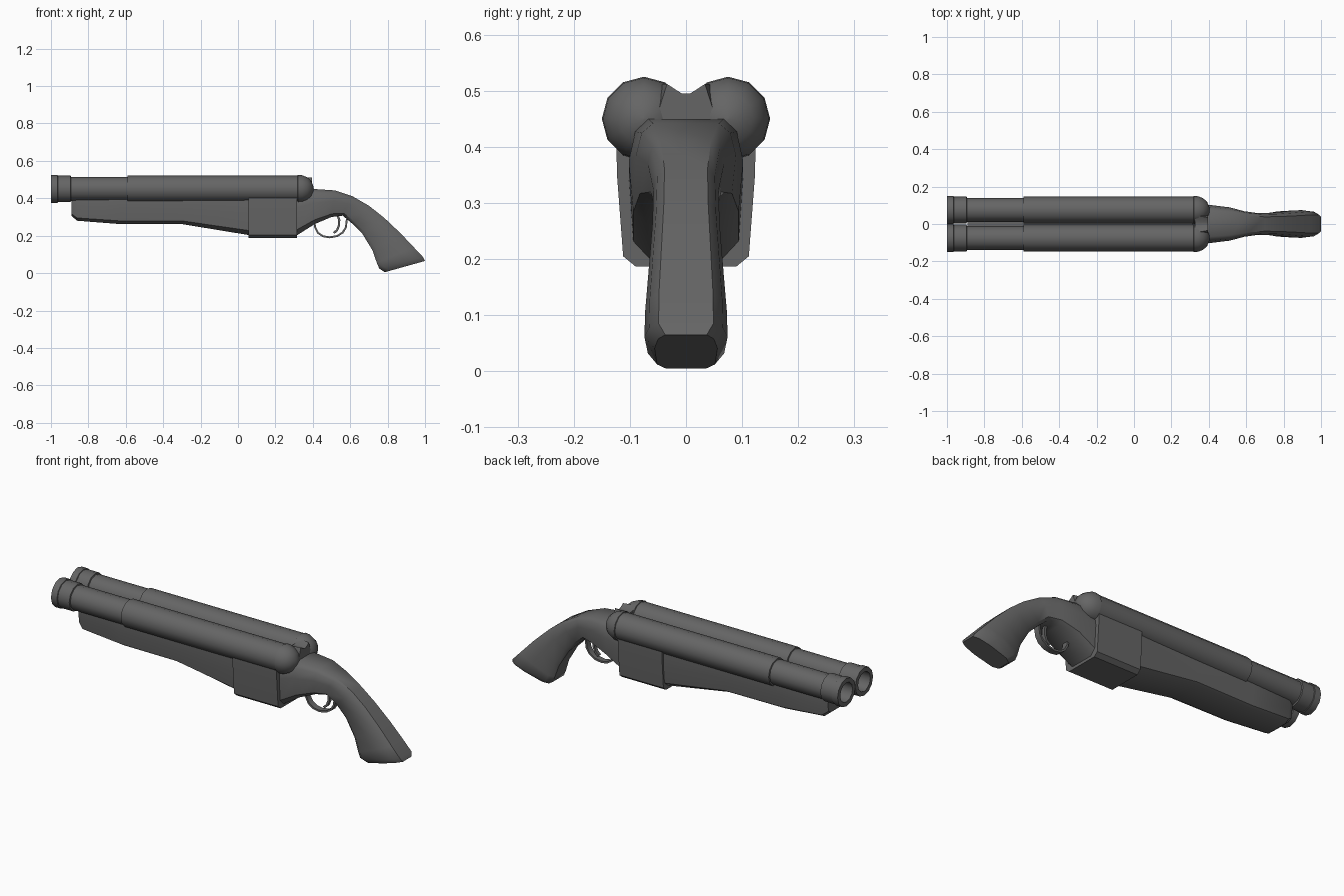
import bpy, bmesh, math
from mathutils import Vector

old = bpy.data.objects.get("Cube")
if old:
    bpy.data.objects.remove(old)

grey = bpy.data.materials.new("dark grey")
grey.use_nodes = True
GREY = (0.13, 0.13, 0.13, 1)
grey.diffuse_color = GREY
grey.node_tree.nodes["Principled BSDF"].inputs["Base Color"].default_value = GREY


def loft(name, rings, angle=35, closed=False):
    """Skin a list of equal-length rings; cap the ends unless closed on itself."""
    bm = bmesh.new()
    loops = [[bm.verts.new(p) for p in ring] for ring in rings]
    n = len(loops[0])
    pairs = list(zip(loops, loops[1:])) + ([(loops[-1], loops[0])] if closed else [])
    for a, b in pairs:
        for i in range(n):
            j = (i + 1) % n
            bm.faces.new((a[i], a[j], b[j], b[i]))
    if not closed:
        bm.faces.new(loops[0])
        bm.faces.new(loops[-1])
    bmesh.ops.recalc_face_normals(bm, faces=bm.faces)
    mesh = bpy.data.meshes.new(name)
    bm.to_mesh(mesh)
    bm.free()
    mesh.materials.append(grey)
    obj = bpy.data.objects.new(name, mesh)
    bpy.context.collection.objects.link(obj)
    bpy.ops.object.select_all(action='DESELECT')
    obj.select_set(True)
    bpy.context.view_layer.objects.active = obj
    bpy.ops.object.shade_smooth_by_angle(angle=math.radians(angle))
    return obj


def section(top, bottom, w_top, w_mid, w_low):
    """Chamfered cross-section between a top and a bottom point in the xz plane."""
    t, b = Vector((top[0], 0, top[1])), Vector((bottom[0], 0, bottom[1]))
    half = [(0, w_top), (.12, (w_top + 2 * w_mid) / 3), (.4, w_mid),
            (.88, w_low), (1, w_low * .7)]
    right = [t.lerp(b, f) + Vector((0, w, 0)) for f, w in half]
    left = [t.lerp(b, f) - Vector((0, w, 0)) for f, w in reversed(half)]
    return right + left


def tube(name, path, width, depth):
    """Sweep a flat rectangular bar along an xz path."""
    rings = []
    for i, p in enumerate(path):
        a, b = path[max(i - 1, 0)], path[min(i + 1, len(path) - 1)]
        d = Vector((b[0] - a[0], 0, b[1] - a[1])).normalized()
        n = Vector((-d.z, 0, d.x)) * depth
        c, s = Vector((p[0], 0, p[1])), Vector((0, width, 0))
        rings.append([c + n + s, c + n - s, c - n - s, c - n + s])
    return loft(name, rings)


# Twin barrels: bore, muzzle collars, sleeve and domed rear
barrel = [(-.80, .001), (-.80, .052), (-1, .052), (-1, .075), (-.965, .075), (-.963, .071),
          (-.895, .071), (-.893, .064), (-.592, .064), (-.59, .071), (.318, .071),
          (.32, .075), (.345, .073), (.37, .062), (.39, .045), (.402, .018), (.405, .001)]
for side, y in (("left", .075), ("right", -.075)):
    rings = [[(x, y + r * math.sin(k * math.tau / 12), .45 + r * math.cos(k * math.tau / 12))
              for k in range(12)] for x, r in barrel]
    loft(side + "_barrel", rings, 40)

# Bridge between the domed ends
bridge = [(-.045, .512), (-.01, .495), (.01, .495), (.045, .512), (.065, .465),
          (.065, .40), (-.065, .40), (-.065, .465)]
loft("barrel_bridge", [[(x, y * s, z) for y, z in bridge]
                       for x, s in ((.325, 1), (.365, .9), (.395, .75))])

# Wooden fore-end under the barrels
fore = [(-.89, .305, .075), (-.86, .28, .092), (-.63, .262, .1), (-.3, .262, .104), (.06, .203, .112)]
loft("fore_end", [section((x, .405), (x, z), w, w, w * .92) for x, z, w in fore])

# Receiver block
box = [(.09, .187), (.112, .205), (.123, .35), (.124, .405)]
outline = box + [(-y, z) for y, z in reversed(box)]
loft("receiver", [[(x, y, z) for y, z in outline] for x in (.055, .315)], 20)

# Curved grip: top point, bottom point, half width
grip = [((.31, .45), (.312, .2), .102), ((.4, .45), (.41, .262), .102),
        ((.52, .442), (.5, .3), .089), ((.61, .412), (.56, .307), .068),
        ((.7, .36), (.61, .265), .058), ((.78, .297), (.665, .21), .06),
        ((.87, .212), (.72, .12), .067), ((.94, .138), (.742, .055), .073),
        ((.99, .085), (.755, .025), .074), ((1, .065), (.785, .005), .056)]
loft("grip", [section(t, b, w * .66, w, w * .92) for t, b, w in grip], 45)

# Trigger guard and trigger
guard = [(.408, .285), (.412, .245), (.428, .215), (.455, .197), (.49, .191),
         (.53, .198), (.56, .217), (.577, .245), (.582, .29)]
tube("trigger_guard", guard, .016, .005)
tube("trigger", [(.53, .32), (.541, .285), (.54, .255), (.53, .23), (.512, .214)], .009, .006)
